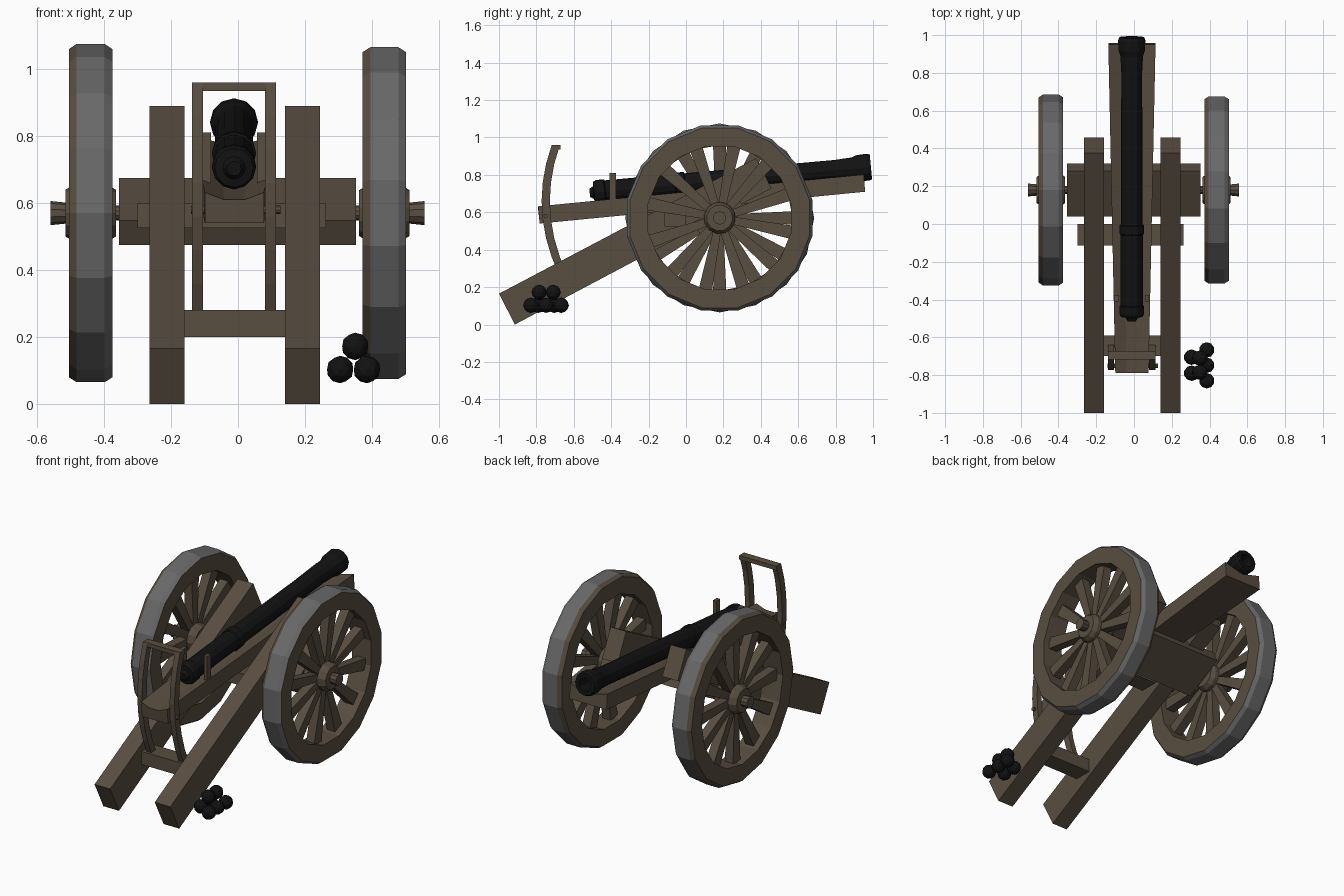
import bpy, bmesh, math
from mathutils import Vector, Matrix

cube = bpy.data.objects.get("Cube")
if cube:
    bpy.data.objects.remove(cube)


def material(name, r, g, b):
    m = bpy.data.materials.new(name)
    m.use_nodes = True
    m.diffuse_color = (r, g, b, 1)
    m.node_tree.nodes["Principled BSDF"].inputs["Base Color"].default_value = (r, g, b, 1)
    return m


WOOD = material("weathered wood", 0.098, 0.075, 0.052)
IRON = material("grey iron", 0.14, 0.14, 0.14)
BLACK = material("black iron", 0.006, 0.006, 0.006)


def finish(name, bm, *mats):
    bmesh.ops.recalc_face_normals(bm, faces=bm.faces)
    mesh = bpy.data.meshes.new(name)
    bm.to_mesh(mesh)
    bm.free()
    for m in mats:
        mesh.materials.append(m)
    ob = bpy.data.objects.new(name, mesh)
    bpy.context.collection.objects.link(ob)
    return ob


def loft(bm, rings, closed=False, caps=True):
    """Skin a list of point loops with quads."""
    vs = [[bm.verts.new(p) for p in ring] for ring in rings]
    pairs = list(zip(vs, vs[1:])) + ([(vs[-1], vs[0])] if closed else [])
    for a, b in pairs:
        for i in range(len(a)):
            j = (i + 1) % len(a)
            bm.faces.new((a[i], a[j], b[j], b[i]))
    if caps and not closed:
        bm.faces.new(vs[0])
        bm.faces.new(vs[-1])


def prism(bm, yz, x0, x1):
    loft(bm, [[(x, y, z) for y, z in yz] for x in (x0, x1)])


def beam(name, yz, *spans):
    bm = bmesh.new()
    for x0, x1 in spans:
        prism(bm, yz, x0, x1)
    return finish(name, bm, WOOD)


def rect(y0, y1, z0, z1):
    return [(y0, z0), (y1, z0), (y1, z1), (y0, z1)]


def tilted(cy, cz, w, h, angle):
    c, s = math.cos(angle), math.sin(angle)
    return [(cy + u * c - v * s, cz + u * s + v * c) for u, v in rect(-w / 2, w / 2, -h / 2, h / 2)]


def lathe(bm, profile, n, turn=0.0, closed=False):
    """Spin (x, radius) points about the x axis."""
    rings = []
    for x, r in profile:
        angles = [turn + math.tau * i / n for i in range(n)]
        rings.append([(x, r * math.sin(a), r * math.cos(a)) for a in angles])
    loft(bm, rings, closed)


# Wheels: bevelled rim with iron tyre, flared spokes, hub
AXLE = Vector((0, 0.18, 0.57))
SIDES = 16


def wheel(side, x, turn):
    bm = bmesh.new()
    lathe(bm, [(-0.065, 0.39), (-0.065, 0.49), (-0.042, 0.505),
               (0.042, 0.505), (0.065, 0.49), (0.065, 0.39)], SIDES, turn, closed=True)
    for f in bm.faces:
        c = f.calc_center_median()
        f.material_index = int(math.hypot(c.y, c.z) > 0.47 and c.x > -0.05)
    rim = finish(side + "_wheel_rim", bm, WOOD, IRON)

    bm = bmesh.new()
    for i in range(12):
        a = turn + math.tau * i / 12
        c, s = math.cos(a), math.sin(a)
        shape = [(-0.02, 0.06), (0.02, 0.06), (0.036, 0.4), (-0.036, 0.4)]
        prism(bm, [(u * c + v * s, v * c - u * s) for u, v in shape], -0.027, 0.027)
    spokes = finish(side + "_wheel_spokes", bm, WOOD)

    bm = bmesh.new()
    lathe(bm, [(-0.075, 0.07), (-0.05, 0.085), (0.05, 0.085), (0.075, 0.07)], 12, turn)
    hub = finish(side + "_wheel_hub", bm, WOOD)
    for ob in (rim, spokes, hub):
        ob.location = AXLE + Vector((x, 0, 0))


wheel("right", -0.44, 0)
wheel("left", 0.437, math.pi / SIDES)

# Axle with flared ends
bm = bmesh.new()
lathe(bm, [(-0.56, 0.036), (-0.5, 0.03), (-0.36, 0.022),
           (0.36, 0.022), (0.5, 0.03), (0.557, 0.036)], 10)
finish("axle", bm, WOOD).location = AXLE

# Carriage: trail beams, axle bed, cross pieces
SLOPE = math.radians(27.8)
beam("trail_beams", [(-1, 0.165), (-0.915, 0.0), (0.457, 0.728), (0.375, 0.89)],
     (-0.265, -0.16), (0.14, 0.245))
beam("axle_bed", tilted(0.18, 0.575, 0.273, 0.082, SLOPE), (-0.355, 0.353))
beam("middle_crosspiece", rect(-0.115, 0.0, 0.525, 0.6), (-0.3, 0.263))
beam("rear_crosspiece", rect(-0.7, -0.59, 0.2, 0.28), (-0.16, 0.14))

# Grooved, tapering cradle under the barrel
bm = bmesh.new()
rings = []
for y, z, half in ((-0.79, 0.54, 0.088), (0.95, 0.71, 0.125)):
    cx = -0.011
    rings.append([(cx - half, y + 0.008, z), (cx + half, y + 0.008, z), (cx + half, y, z + 0.092),
                  (cx + half * 0.35, y, z + 0.07), (cx - half * 0.35, y, z + 0.07),
                  (cx - half, y, z + 0.092)])
loft(bm, rings)
finish("cradle", bm, WOOD)
beam("sight_posts", rect(-0.41, -0.375, 0.6, 0.81), (-0.105, -0.08), (0.057, 0.08))

# Curved elevation frame with top bar and pin
inner, outer = [], []
for i in range(8):
    t = i / 7
    z = 0.26 + 0.7 * t
    y = -0.75 + 0.6 * (z - 0.66) ** 2
    outer.append((y - 0.022, z))
    inner.append((y + 0.022, z))
beam("elevation_frame", outer + inner[::-1], (-0.137, -0.105), (0.08, 0.113))
beam("elevation_top_bar", rect(-0.718, -0.672, 0.935, 0.96), (-0.137, 0.113))
bm = bmesh.new()
lathe(bm, [(-0.14, 0.012), (0.127, 0.012)], 8)
finish("elevation_pin", bm, WOOD).location = (0, -0.75, 0.58)

# Barrel: spun profile from breech knob to hollow bore
bm = bmesh.new()
lathe(bm, [(-0.02, 0.022), (0.0, 0.034), (0.004, 0.058), (0.02, 0.066), (0.06, 0.066), (0.065, 0.06),
           (0.44, 0.059), (0.445, 0.066), (0.49, 0.066), (0.495, 0.058), (1.3, 0.055),
           (1.39, 0.06), (1.42, 0.07), (1.475, 0.072), (1.49, 0.066), (1.49, 0.04), (1.3, 0.038)], 12)
barrel = finish("barrel", bm, BLACK)
barrel.matrix_world = (Matrix.Translation((-0.012, -0.495, 0.705))
                       @ Matrix.Rotation(math.radians(5.3), 4, "X")
                       @ Matrix.Rotation(math.pi / 2, 4, "Z"))

# Stack of shot
bm = bmesh.new()
rows = [(0.385, 0.103, (-0.83, -0.748, -0.667)), (0.305, 0.103, (-0.79, -0.705)),
        (0.35, 0.172, (-0.785, -0.71))]
for x, z, ys in rows:
    for y in ys:
        bmesh.ops.create_icosphere(bm, subdivisions=2, radius=0.041,
                                   matrix=Matrix.Translation((x, y, z)))
finish("shot_pile", bm, BLACK)
